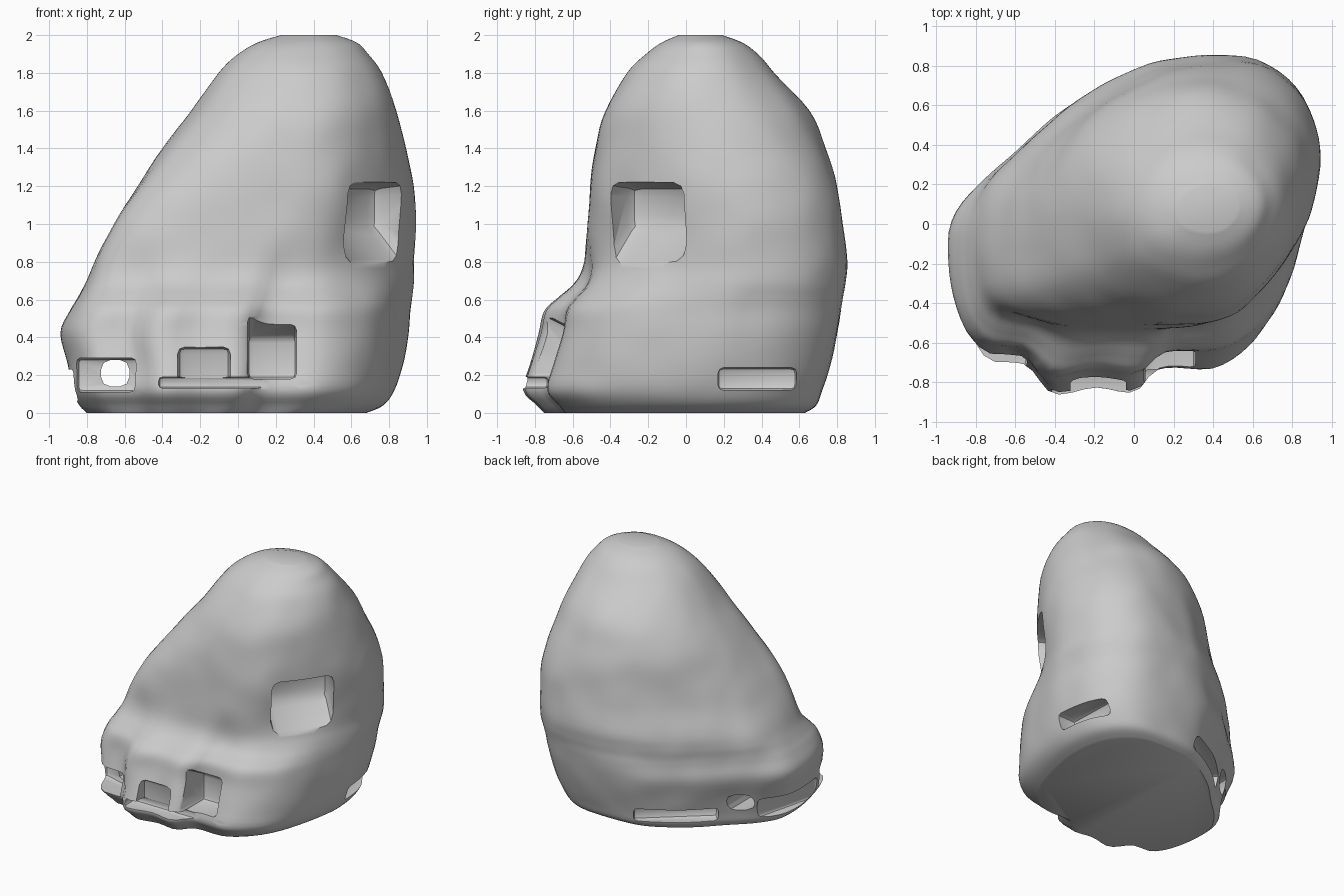
import bpy
import bmesh
import math
from mathutils import Vector, Matrix, noise

cube = bpy.data.objects.get("Cube")
if cube:
    bpy.data.objects.remove(cube, do_unlink=True)

stone = bpy.data.materials.new("grey stone")
stone.use_nodes = True
stone.diffuse_color = (0.6, 0.6, 0.6, 1)
stone.node_tree.nodes["Principled BSDF"].inputs["Base Color"].default_value = stone.diffuse_color

RING_POINTS = 96
LAYERS = 64


def spline(values, t, closed=False):
    """Smooth interpolation through evenly indexed vectors."""
    count = len(values)
    i = math.floor(t)
    f = t - i

    def at(k):
        return values[k % count] if closed else values[max(0, min(count - 1, k))]

    a, b, c, d = (Vector(at(i + k)) for k in (-1, 0, 1, 2))
    return 0.5 * (2 * b + (c - a) * f + (2 * a - 5 * b + 4 * c - d) * f ** 2
                  + (3 * b - a - 3 * c + d) * f ** 3)


def fit_unit(points):
    """Fit an outline to the unit square."""
    low = Vector((min(p.x for p in points), min(p.y for p in points)))
    high = Vector((max(p.x for p in points), max(p.y for p in points)))
    return [Vector(((p.x - low.x) / (high.x - low.x), (p.y - low.y) / (high.y - low.y)))
            for p in points]


def unit_outline(points):
    """Resample a closed outline evenly by angle inside the unit square."""
    dense = fit_unit([spline(points, i * len(points) / 960, True) for i in range(960)])
    ring = []
    for k in range(RING_POINTS):
        angle = -math.pi + math.tau * k / RING_POINTS
        ring.append(min(dense, key=lambda p: abs(math.remainder(
            math.atan2(p.y - 0.5, p.x - 0.5) - angle, math.tau))))
    return ring


# Footprint with the protruding front lip
foot = unit_outline([
    (-.94, -.05), (-.92, -.4), (-.8, -.65), (-.58, -.69), (-.43, -.84), (-.2, -.81),
    (.02, -.83), (.16, -.71), (.46, -.7), (.67, -.56), (.8, -.35), (.9, 0),
    (.93, .3), (.86, .6), (.65, .81), (.35, .85), (0, .81), (-.35, .61),
    (-.6, .38), (-.82, .17)])

# Leaning upper body
trunk = unit_outline([
    (-.66, -.15), (-.62, -.38), (-.38, -.5), (.1, -.52), (.42, -.49), (.63, -.32),
    (.85, 0), (.94, .3), (.88, .6), (.7, .78), (.45, .83), (.12, .77),
    (-.18, .61), (-.44, .38), (-.6, .13)])

crown = unit_outline([(math.cos(k * math.tau / 12), math.sin(k * math.tau / 12))
                      for k in range(12)])

# Height, then the left, right, front and back limits of the body
levels = [
    (0, -.8, .68, -.75, .63), (.04, -.84, .77, -.79, .69), (.12, -.88, .83, -.86, .72),
    (.25, -.9, .87, -.83, .76), (.42, -.94, .9, -.78, .8), (.54, -.89, .91, -.75, .82),
    (.61, -.85, .92, -.68, .83), (.69, -.81, .93, -.59, .845), (.8, -.76, .93, -.54, .855),
    (1, -.66, .94, -.52, .83), (1.2, -.53, .93, -.51, .8), (1.4, -.4, .89, -.48, .74),
    (1.6, -.25, .84, -.43, .65), (1.8, -.1, .76, -.31, .47), (1.9, .0, .69, -.21, .38),
    (1.96, .1, .63, -.13, .3), (2, .23, .52, -.04, .19)]


def step(low, high, value):
    t = max(0, min(1, (value - low) / (high - low)))
    return t * t * (3 - 2 * t)


def build_body():
    bm = bmesh.new()
    rings = []
    for layer in range(LAYERS + 1):
        z, left, right, front, back = spline(levels, layer * (len(levels) - 1) / LAYERS)
        up, tip = step(.4, 1, z), .8 * step(.9, 1.7, z)
        ring = []
        for p in fit_unit([f.lerp(t, up).lerp(c, tip)
                           for f, t, c in zip(foot, trunk, crown)]):
            v = Vector((left + p.x * (right - left), front + p.y * (back - front), z))
            # Gentle weathered lumps
            out = Vector((v.x - .15, v.y - .05, 0)).normalized()
            v += out * .008 * noise.noise(v * 5) * step(0, .2, z)
            ring.append(bm.verts.new(v))
        rings.append(ring)
    for lower, upper in zip(rings, rings[1:]):
        for k in range(RING_POINTS):
            n = (k + 1) % RING_POINTS
            bm.faces.new((lower[k], lower[n], upper[n], upper[k]))
    bm.faces.new(rings[0][::-1])
    bm.faces.new(rings[-1])
    return add_object("rock_body", bm)


def add_object(name, bm):
    bmesh.ops.recalc_face_normals(bm, faces=bm.faces)
    mesh = bpy.data.meshes.new(name)
    bm.to_mesh(mesh)
    bm.free()
    mesh.materials.append(stone)
    obj = bpy.data.objects.new(name, mesh)
    bpy.context.collection.objects.link(obj)
    return obj


def carve(body, name, profile, width, place, turn=0, bevel=.02):
    """Cut a prism: profile is (outward, up), swept across width, turned about z."""
    bm = bmesh.new()
    sides = [[bm.verts.new((s * width / 2, -out, up)) for out, up in profile]
             for s in (-1, 1)]
    bm.faces.new(sides[0])
    bm.faces.new(sides[1][::-1])
    for k in range(len(profile)):
        n = (k + 1) % len(profile)
        bm.faces.new((sides[0][n], sides[0][k], sides[1][k], sides[1][n]))
    bmesh.ops.bevel(bm, geom=list(bm.edges), offset=bevel, segments=2,
                    affect='EDGES', profile=.5)
    bmesh.ops.transform(bm, verts=bm.verts, matrix=Matrix.Translation(place)
                        @ Matrix.Rotation(math.radians(turn), 4, 'Z'))
    cutter = add_object(name, bm)
    cutter.hide_render = True
    mod = body.modifiers.new(name, 'BOOLEAN')
    mod.operation = 'DIFFERENCE'
    mod.solver = 'EXACT'
    mod.object = cutter
    bpy.context.view_layer.objects.active = body
    bpy.ops.object.modifier_apply(modifier=name)
    bpy.data.objects.remove(cutter, do_unlink=True)


def box(depth, low, high, reach=.3):
    return [(-depth, low), (reach, low), (reach, high), (-depth, high)]


body = build_body()

# Large side socket with a sloping sill
carve(body, "side_socket", [(-.2, .98), (0, .77), (.3, .6), (.3, 1.25), (-.2, 1.2)],
      .48, (.73, -.21, 0), 52, .06)
# Front ledge, shallow notch and deep cave
carve(body, "front_ledge", box(0, .13, .19), .86, (.01, -.73, 0))
carve(body, "front_notch", box(0, .14, .35), .28, (-.18, -.74, 0), 0, .04)
carve(body, "front_cave", [(-.17, .18), (.4, .18), (.4, .34), (.1, .54), (-.17, .4)],
      .26, (.18, -.68, 0), 0, .03)
# Corner pocket with a tunnel running through to the back
carve(body, "corner_pocket", box(.1, .11, .29), .36, (-.7, -.6, 0), -15, .03)
carve(body, "tunnel", box(1.2, .14, .28, .4), .15, (-.65, -.6, 0), 0, .05)
# Undercuts along the foot
carve(body, "left_undercut", box(.03, .06, .23), .6, (-.82, -.14, 0), -104, .03)
carve(body, "back_undercut", box(.06, .06, .17), .62, (-.26, .5, 0), -140, .03)
carve(body, "right_foot_hole", box(.16, .12, .24), .42, (.86, .38, 0), 92, .03)

bpy.ops.object.select_all(action='DESELECT')
body.select_set(True)
bpy.context.view_layer.objects.active = body
bpy.ops.object.shade_smooth_by_angle(angle=math.radians(40))
